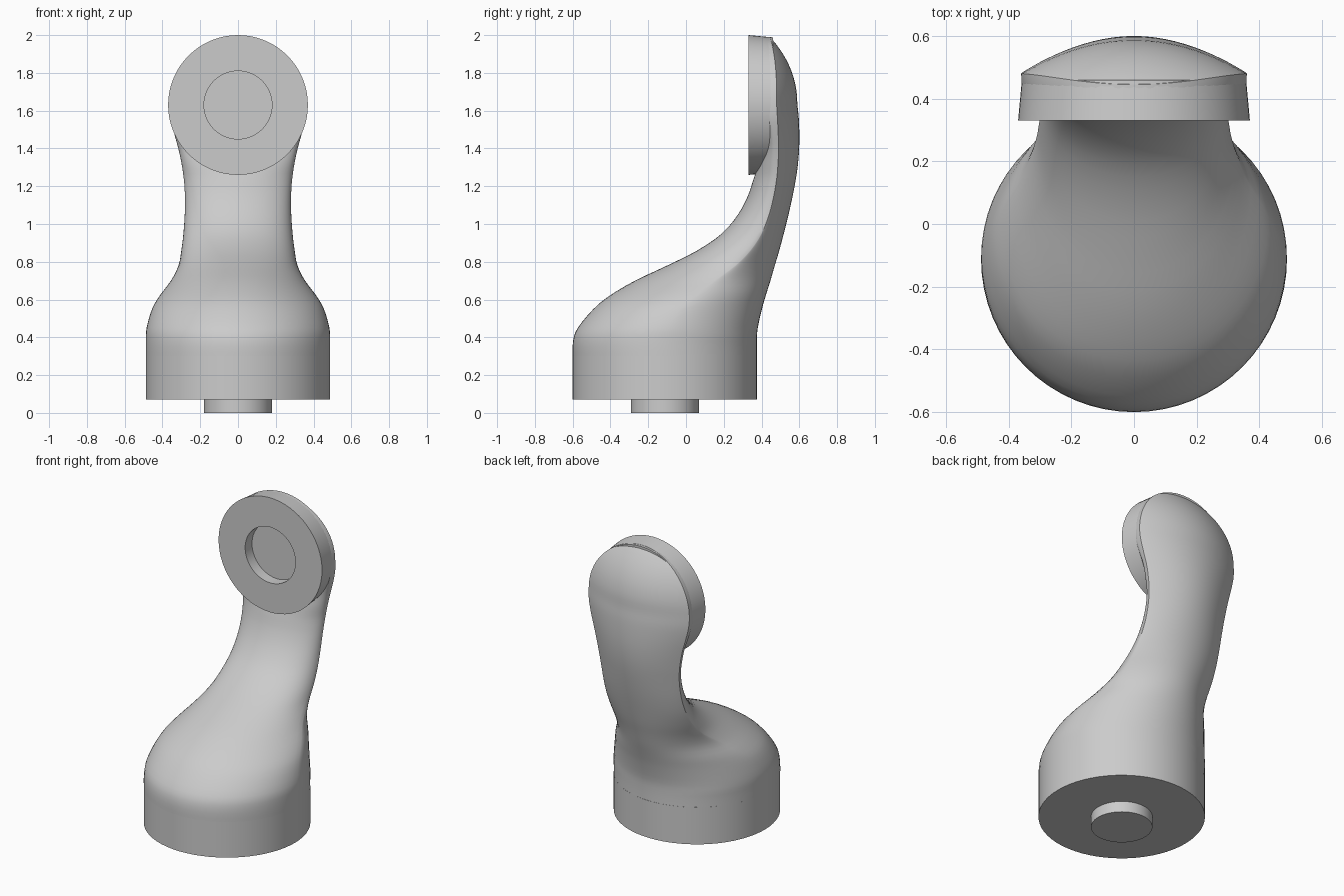
import bpy, bmesh
from math import sin, cos, pi, radians

if "Cube" in bpy.data.objects:
    bpy.data.objects.remove(bpy.data.objects["Cube"])

SIDES = 64


def finish(name, bm, angle):
    bmesh.ops.remove_doubles(bm, verts=bm.verts, dist=1e-5)
    bmesh.ops.recalc_face_normals(bm, faces=bm.faces)
    me = bpy.data.meshes.new(name)
    bm.to_mesh(me)
    bm.free()
    ob = bpy.data.objects.new(name, me)
    bpy.context.collection.objects.link(ob)
    bpy.ops.object.select_all(action='DESELECT')
    ob.select_set(True)
    bpy.context.view_layer.objects.active = ob
    bpy.ops.object.shade_smooth_by_angle(angle=radians(angle))
    return ob


def skin(bm, rings):
    rows = [[bm.verts.new(p) for p in ring] for ring in rings]
    for a, b in zip(rows, rows[1:]):
        for i in range(SIDES):
            j = (i + 1) % SIDES
            bm.faces.new((a[i], a[j], b[j], b[i]))
    bm.faces.new(rows[0])
    bm.faces.new(rows[-1])


def lathe(name, profile, place):
    """Revolve (radius, height) points; place maps local axes to the world."""
    bm = bmesh.new()
    skin(bm, [[place(r * cos(2 * pi * i / SIDES), r * sin(2 * pi * i / SIDES), h)
               for i in range(SIDES)] for r, h in profile])
    return finish(name, bm, 30)


# base disc with locating peg
lathe("base_with_peg",
      [(.18, 0), (.18, .07), (.488, .07), (.488, .31)],
      lambda a, b, h: (a, b - .112, h))

# upright mounting disc with round recess facing the front
lathe("head_disc",
      [(.18, .40), (.18, .33), (.37, .33), (.358, .46)],
      lambda a, b, h: (a, h, b + 1.63))

# arm sections: height, half width, front y, widest y, back y
keys = [
    (.30, .488, -.600, -.112, .375),
    (.38, .488, -.598, -.11, .375),
    (.45, .484, -.573, -.09, .380),
    (.55, .455, -.490, -.03, .402),
    (.62, .415, -.405, .05, .422),
    (.70, .355, -.270, .15, .447),
    (.78, .315, -.100, .26, .470),
    (.86, .300, .060, .34, .494),
    (.95, .289, .190, .40, .518),
    (1.05, .282, .275, .44, .543),
    (1.15, .281, .328, .465, .565),
    (1.24, .287, .358, .48, .582),
    (1.32, .299, .385, .487, .593),
    (1.40, .316, .412, .49, .599),
    (1.48, .338, .42, .488, .600),
    (1.56, .356, .42, .484, .597),
]
# rounded top of the arm follows the head disc
for deg in (0, 12, 24, 36, 48, 60, 70, 80, 86, 89.5):
    s, c = sin(radians(deg)), cos(radians(deg))
    yc = .48 - .035 * s ** 3
    keys.append((1.63 + .36 * s, .36 * c, min(.42, yc - .01), yc, yc + .11 * c * c))


def spline(pts, steps):
    out = []
    for i in range(len(pts) - 1):
        p0, p1, p2, p3 = (pts[max(0, min(len(pts) - 1, i + k))] for k in (-1, 0, 1, 2))
        for s in range(steps):
            t = s / steps
            out.append([.5 * (2 * b + (c - a) * t + (2 * a - 5 * b + 4 * c - d) * t * t
                              + (3 * b - a - 3 * c + d) * t ** 3)
                        for a, b, c, d in zip(p0, p1, p2, p3)])
    out.append(list(pts[-1]))
    return out


def section(z, w, front, mid, back):
    # back flattens into a shallow arc higher up, front squares off behind the disc
    p = 1 + max(0, min(1, (z - .4) / .8))
    q = 1 - .7 * max(0, min(1, (z - 1.25) / .3))
    ring = []
    for i in range(SIDES):
        t = 2 * pi * i / SIDES
        c, s = cos(t), sin(t)
        if s >= 0:
            ring.append((w * c, mid + (back - mid) * s ** p, z))
        else:
            x = w * abs(c) ** q * (1 if c > 0 else -1)
            ring.append((x, mid - (mid - front) * (-s) ** q, z))
    return ring


bm = bmesh.new()
skin(bm, [section(*k) for k in spline(keys, 3)])
finish("curved_arm", bm, 40)
